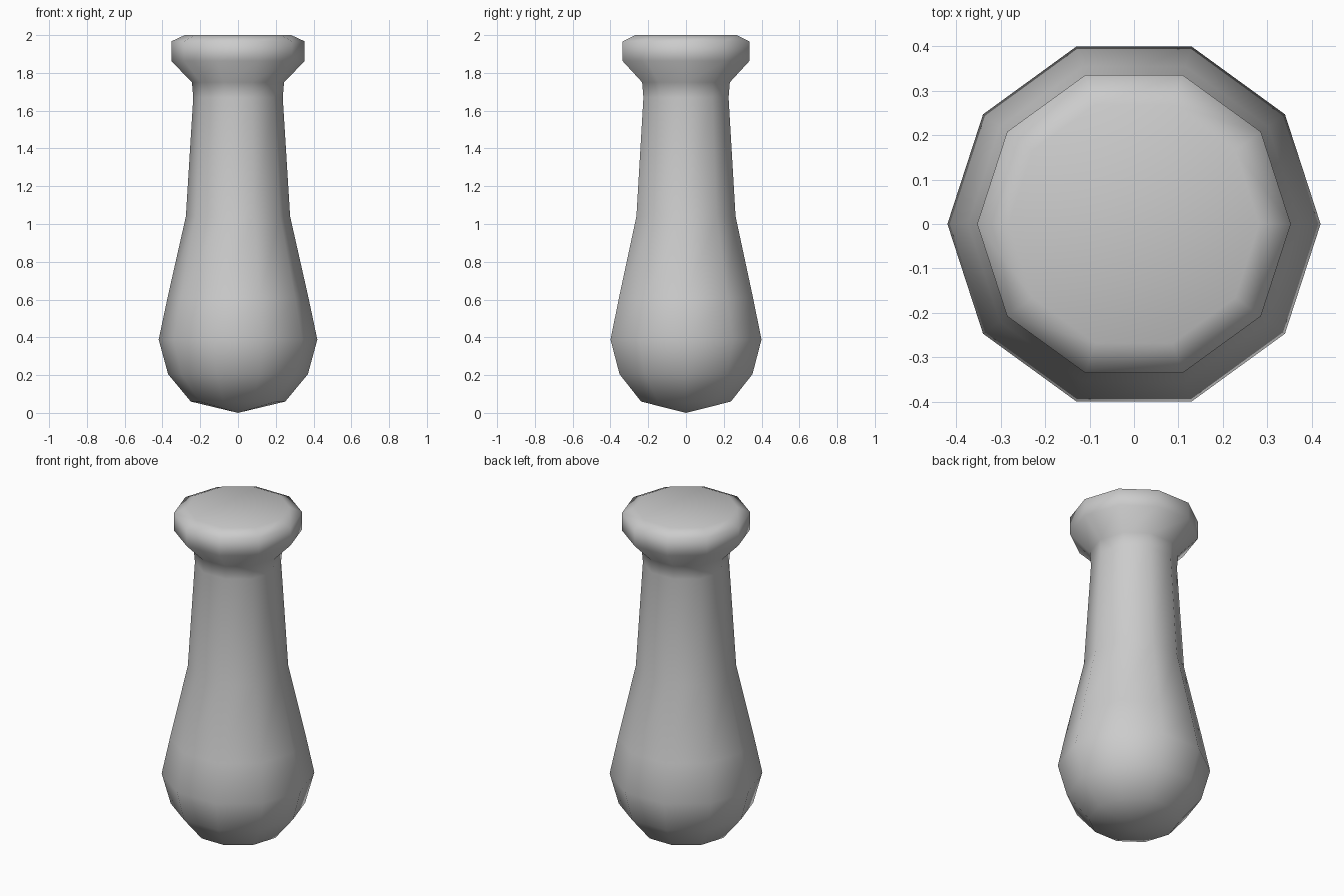
import bpy, bmesh
from math import cos, sin, tau

if "Cube" in bpy.data.objects:
    bpy.data.objects.remove(bpy.data.objects["Cube"])

SIDES = 10
# Profile rings from bottom to top: (radius, height)
PROFILE = [(0.25, 0.06), (0.37, 0.205), (0.42, 0.388), (0.373, 0.61),
           (0.276, 1.04), (0.237, 1.67), (0.244, 1.75),
           (0.353, 1.863), (0.353, 1.967), (0.282, 2.0)]

bm = bmesh.new()
rings = [[bm.verts.new((r * cos(tau * i / SIDES), r * sin(tau * i / SIDES), z))
          for i in range(SIDES)] for r, z in PROFILE]

# Side walls
for low, high in zip(rings, rings[1:]):
    for i in range(SIDES):
        j = (i + 1) % SIDES
        bm.faces.new((low[i], low[j], high[j], high[i]))

# Pointed bottom and flat top
tip = bm.verts.new((0, 0, 0))
for i in range(SIDES):
    bm.faces.new((tip, rings[0][(i + 1) % SIDES], rings[0][i]))
bm.faces.new(rings[-1])

for f in bm.faces:
    f.smooth = True
bmesh.ops.recalc_face_normals(bm, faces=bm.faces)

mesh = bpy.data.meshes.new("knobbed_handle")
bm.to_mesh(mesh)
bm.free()
handle = bpy.data.objects.new("knobbed_handle", mesh)
bpy.context.collection.objects.link(handle)
